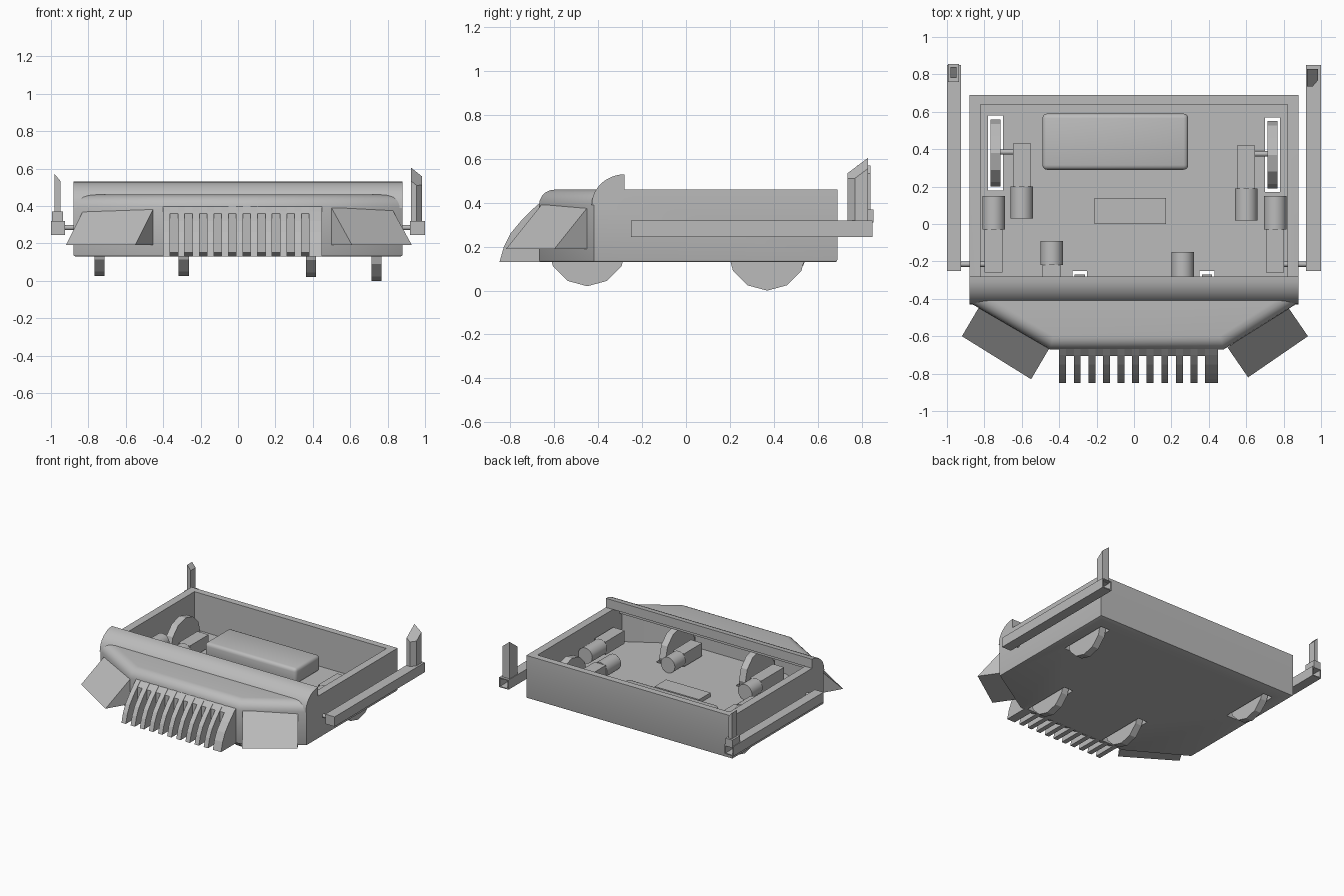
import bpy, bmesh, math
from mathutils import Vector

cube = bpy.data.objects.get("Cube")
if cube:
    bpy.data.objects.remove(cube, do_unlink=True)

grey = bpy.data.materials.new("plain grey")
grey.use_nodes = True
grey.diffuse_color = (0.5, 0.5, 0.5, 1)
grey.node_tree.nodes["Principled BSDF"].inputs["Base Color"].default_value = (0.5, 0.5, 0.5, 1)


def finish(bm, name, smooth=False):
    bmesh.ops.recalc_face_normals(bm, faces=bm.faces)
    mesh = bpy.data.meshes.new(name)
    bm.to_mesh(mesh)
    bm.free()
    mesh.materials.append(grey)
    ob = bpy.data.objects.new(name, mesh)
    bpy.context.collection.objects.link(ob)
    if smooth:
        shade(ob)
    return ob


def shade(ob):
    bpy.ops.object.select_all(action='DESELECT')
    ob.select_set(True)
    bpy.context.view_layer.objects.active = ob
    bpy.ops.object.shade_smooth_by_angle(angle=math.radians(35))


def prism_mesh(points, direction):
    bm = bmesh.new()
    face = bm.faces.new([bm.verts.new(p) for p in points])
    new = bmesh.ops.extrude_face_region(bm, geom=[face])["geom"]
    bmesh.ops.translate(bm, vec=direction, verts=[v for v in new if isinstance(v, bmesh.types.BMVert)])
    bmesh.ops.recalc_face_normals(bm, faces=bm.faces)
    return bm


def plan_prism(plan, z0, z1):
    return prism_mesh([(x, y, z0) for x, y in plan], (0, 0, z1 - z0))


def side_prism(profile, x0, x1):
    return prism_mesh([(x0, y, z) for y, z in profile], (x1 - x0, 0, 0))


def box_mesh(x0, x1, y0, y1, z0, z1):
    return plan_prism([(x0, y0), (x1, y0), (x1, y1), (x0, y1)], z0, z1)


def box(name, *limits):
    return finish(box_mesh(*limits), name)


def cylinder(name, a, b, radius, sides=24):
    a, b = Vector(a), Vector(b)
    bm = bmesh.new()
    bmesh.ops.create_cone(bm, cap_ends=True, segments=sides, radius1=radius, radius2=radius, depth=(b - a).length)
    bmesh.ops.rotate(bm, verts=bm.verts, matrix=(b - a).to_track_quat('Z', 'Y').to_matrix())
    bmesh.ops.translate(bm, verts=bm.verts, vec=(a + b) / 2)
    return finish(bm, name, sides > 12)


def cut(target, bm):
    cutter = finish(bm, "cutter")
    cutter.hide_render = True
    mod = target.modifiers.new("cut", 'BOOLEAN')
    mod.operation, mod.solver, mod.object = 'DIFFERENCE', 'EXACT', cutter
    bpy.context.view_layer.objects.active = target
    bpy.ops.object.modifier_apply(modifier=mod.name)
    bpy.data.objects.remove(cutter, do_unlink=True)


# Hull: tapered tray, rounded over the nose
outline = [(-0.88, 0.69), (-0.88, -0.42), (-0.45, -0.67), (0.48, -0.67), (0.88, -0.42), (0.88, 0.69)]
inner = [(-0.82, 0.64), (-0.82, -0.39), (-0.43, -0.61), (0.45, -0.61), (0.82, -0.39), (0.82, 0.64)]
bm = plan_prism(outline, 0.13, 0.46)
nose = [e for e in bm.edges if all(v.co.z > 0.4 and v.co.y < -0.4 for v in e.verts)]
bmesh.ops.bevel(bm, geom=nose, offset=0.07, segments=5, profile=0.5, affect='EDGES')
base = [e for e in bm.edges if all(v.co.z < 0.14 for v in e.verts)]
bmesh.ops.bevel(bm, geom=base, offset=0.01, segments=2, profile=0.5, affect='EDGES')
hull = finish(bm, "hull")
cut(hull, plan_prism(inner, 0.17, 0.4))
cut(hull, box_mesh(-0.82, 0.82, -0.36, 0.64, 0.3, 0.6))

# Wheels in floor slots: name, x, y, axle height, radius
wheels = [("rear_right", -0.74, 0.38, 0.205, 0.18), ("rear_left", 0.74, 0.37, 0.18, 0.18),
          ("front_right", -0.29, -0.45, 0.205, 0.18), ("front_left", 0.39, -0.45, 0.2, 0.18)]
for name, x, y, z, r in wheels:
    cut(hull, box_mesh(x - 0.04, x + 0.04, y - 0.2, y + 0.2, 0.05, 0.25))
    cylinder(name + "_wheel", (x - 0.027, y, z), (x + 0.027, y, z), r, 12)
shade(hull)

# Raised rounded ridge across the hull
arc = [(-0.28 - 0.15 * math.sin(t), 0.39 + 0.14 * math.cos(t)) for t in [i * math.pi / 16 for i in range(9)]]
lip = [(-0.4, 0.39), (-0.38, 0.43), (-0.28, 0.46)]
finish(side_prism(arc + lip, -0.88, 0.88), "ridge", True)

# Sloping wedge plates on the two nose corners
for name, a, b, c, d in [("left_wedge", (0.82, -0.44), (0.5, -0.66), (0.61, -0.82), (0.93, -0.6)),
                         ("right_wedge", (-0.82, -0.43), (-0.45, -0.66), (-0.54, -0.82), (-0.92, -0.6))]:
    span = Vector((b[0] - a[0], b[1] - a[1], 0))
    finish(prism_mesh([(*a, 0.39), (*a, 0.19), (*d, 0.19)], span), name)

# Front comb of curved teeth
tooth = [(-0.66, 0.405), (-0.7, 0.37), (-0.75, 0.32), (-0.8, 0.26), (-0.83, 0.2), (-0.85, 0.13), (-0.66, 0.13)]
for i in range(11):
    x = -0.4 + i * 0.078
    finish(side_prism(tooth, x, x + (0.07 if i == 10 else 0.037)), "comb_tooth")
finish(side_prism([(-0.66, 0.405), (-0.705, 0.36), (-0.705, 0.15), (-0.66, 0.13)], -0.4, 0.45), "comb_back")

# Drive motors: name, shaft side, centre x, gearbox y range, can end y, axle y and z
motors = [("rear_right", -0.6, 0.2, 0.43, 0.03, 0.385, 0.205, -0.72),
          ("rear_left", 0.6, 0.19, 0.42, 0.02, 0.375, 0.2, 0.72),
          ("front_right", -0.44, -0.5, -0.22, -0.09, -0.45, 0.205, -0.3),
          ("front_left", 0.26, -0.5, -0.28, -0.15, -0.45, 0.2, 0.38),
          ("arm_right", -0.75, -0.26, -0.03, 0.15, -0.215, 0.285, -0.995),
          ("arm_left", 0.755, -0.26, -0.03, 0.15, -0.215, 0.285, 0.995)]
for name, x, y0, y1, end, axle_y, axle_z, tip in motors:
    z = max(axle_z, 0.23)
    box(name + "_gearbox", x - 0.048, x + 0.048, y0, y1, z - 0.05, z + 0.05)
    start = y0 if end < y0 else y1
    cylinder(name + "_motor", (x, start, z), (x, end, z), 0.06)
    cylinder(name + "_axle", (x, axle_y, axle_z), (tip, axle_y, axle_z), 0.014, 16)

# Battery with softened edges, and a low circuit box
bm = box_mesh(-0.49, 0.29, 0.29, 0.59, 0.165, 0.29)
bmesh.ops.bevel(bm, geom=bm.edges[:], offset=0.025, segments=3, profile=0.5, affect='EDGES')
finish(bm, "battery", True)
box("circuit_box", -0.21, 0.17, 0.0, 0.14, 0.165, 0.2)

# Lifting arms: square tubes open at the rear
for name, x0, x1 in [("right_arm", -1.0, -0.925), ("left_arm", 0.92, 1.0)]:
    bm = box_mesh(x0, x1, -0.25, 0.85, 0.245, 0.32)
    rear = [f for f in bm.faces if f.calc_center_median().y > 0.84]
    bmesh.ops.inset_region(bm, faces=rear, thickness=0.01)
    new = bmesh.ops.extrude_face_region(bm, geom=rear)["geom"]
    bmesh.ops.translate(bm, vec=(0, -0.12, 0), verts=[v for v in new if isinstance(v, bmesh.types.BMVert)])
    bmesh.ops.delete(bm, geom=rear, context='FACES')
    finish(bm, name)
    x = x0 if x0 < 0 else x1
    cylinder(name + "_washer", (x, -0.215, 0.285), (x * 0.998, -0.215, 0.285), 0.02, 16)


# Upright posts with slanted tops
def post(name, plan, z0, z1, slope_x, slope_y):
    bm = plan_prism(plan, z0, z1)
    for v in bm.verts:
        if v.co.z > z0 + 0.01:
            v.co.z -= slope_x * (v.co.x - plan[0][0]) + slope_y * (plan[0][1] - v.co.y)
    finish(bm, name)


post("left_post", [(0.925, 0.83), (0.925, 0.735), (0.955, 0.735), (0.985, 0.77), (0.985, 0.83)], 0.31, 0.605, 0.8, 0.75)
post("right_post", [(-0.98, 0.84), (-0.98, 0.78), (-0.95, 0.78), (-0.95, 0.84)], 0.31, 0.57, 1.2, 0)
box("right_post_base", -0.995, -0.935, 0.76, 0.855, 0.31, 0.37)
